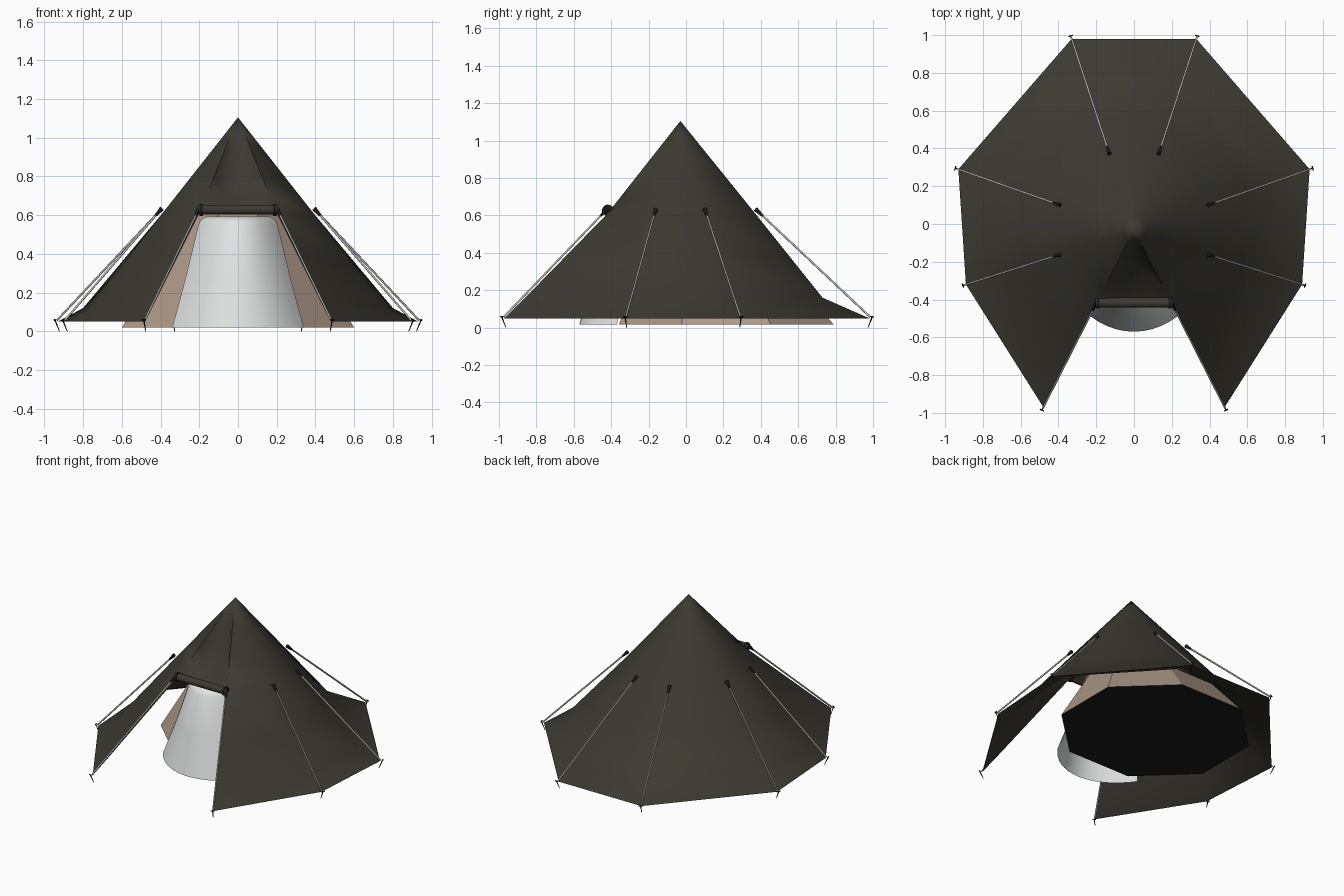
import bpy, bmesh, math
from mathutils import Vector

if "Cube" in bpy.data.objects:
    bpy.data.objects.remove(bpy.data.objects["Cube"])


def material(name, rgb):
    m = bpy.data.materials.new(name)
    m.diffuse_color = (*rgb, 1)
    m.use_nodes = True
    m.node_tree.nodes["Principled BSDF"].inputs["Base Color"].default_value = m.diffuse_color
    return m


OLIVE = material("dark olive canvas", (0.045, 0.043, 0.031))
TAN = material("tan lining", (0.42, 0.32, 0.25))
WHITE = material("white screen", (0.74, 0.77, 0.76))
ROPE = material("grey rope", (0.50, 0.50, 0.48))
FLOOR = material("black groundsheet", (0.011, 0.011, 0.013))
BLACK = material("black fittings", (0.012, 0.012, 0.012))


def make(name, bm, mats, smooth=None):
    bmesh.ops.remove_doubles(bm, verts=bm.verts, dist=0.0005)
    me = bpy.data.meshes.new(name)
    bm.to_mesh(me)
    bm.free()
    ob = bpy.data.objects.new(name, me)
    bpy.context.collection.objects.link(ob)
    for m in mats:
        me.materials.append(m)
    if smooth:
        bpy.ops.object.select_all(action='DESELECT')
        ob.select_set(True)
        bpy.context.view_layer.objects.active = ob
        bpy.ops.object.shade_smooth_by_angle(angle=math.radians(smooth))
    return ob


def grid(bm, columns, mat=0):
    """Skin neighbouring columns of points; repeated points give triangles."""
    for a, b in zip(columns, columns[1:]):
        for i in range(len(a) - 1):
            loop = []
            for p in (a[i], a[i + 1], b[i + 1], b[i]):
                if not any((Vector(p) - Vector(q)).length < 1e-5 for q in loop):
                    loop.append(p)
            if len(loop) > 2:
                f = bm.faces.new([bm.verts.new(p) for p in loop])
                f.material_index = mat


def rod(bm, a, b, r1, r2, n=6):
    a, b = Vector(a), Vector(b)
    d = b - a
    res = bmesh.ops.create_cone(bm, cap_ends=True, segments=n, radius1=r1, radius2=r2, depth=d.length)
    rot = d.to_track_quat('Z', 'Y')
    for v in res["verts"]:
        v.co = rot @ v.co + (a + b) / 2


# Seams run from the apex through a rope tab and a flare point to a hem corner
APEX = Vector((0, -0.03, 1.105))
TAB_Z, HEM_Z = 0.61, 0.05
HALF = [  # tab xy, flare xyz, corner xy, right side from front to back
    ((0.20, -0.42), (0.424, -0.86, 0.16), (0.48, -0.97)),
    ((0.39, -0.16), (0.77, -0.285, 0.12), (0.89, -0.32)),
    ((0.39, 0.10), (0.80, 0.235, 0.12), (0.93, 0.29)),
    ((0.13, 0.37), (0.25, 0.73, 0.16), (0.33, 0.98)),
]
SEAMS = [(Vector((*t, TAB_Z)), Vector(f), Vector((*c, HEM_Z))) for t, f, c in HALF]
flip = Vector((-1, 1, 1))
SEAMS += [tuple(p * flip for p in s) for s in reversed(SEAMS)]
TOP_Z = [1.105, 1.03, 0.95, 0.8, 0.7, TAB_Z]


def upper(tab):
    return [APEX.lerp(tab, (APEX.z - z) / (APEX.z - TAB_Z)) for z in TOP_Z]


# Canopy: seven full panels plus a short sagging panel above the doorway
bm = bmesh.new()
columns = [upper(t) + [t.lerp(f, 0.5), f, c] for t, f, c in SEAMS]
grid(bm, columns)
edge = upper(SEAMS[0][0])
sag_y = [-0.03, -0.085, -0.13, -0.19, -0.25, -0.41]
sag = [Vector((e.x * 0.45, y, e.z)) for e, y in zip(edge, sag_y)]
grid(bm, [[p * flip for p in edge], [p * flip for p in sag], sag, edge])
bmesh.ops.remove_doubles(bm, verts=bm.verts, dist=0.0005)
bmesh.ops.recalc_face_normals(bm, faces=bm.faces)
make("canopy", bm, [OLIVE], 60)

# Rolled-up door flap: a spiral strip above the doorway
bm = bmesh.new()
spiral = []
for i in range(41):
    a = i / 40 * 4.5 * math.pi
    r = 0.028 - 0.014 * i / 40
    spiral.append((-0.418 + r * math.cos(a), 0.627 + r * math.sin(a)))
grid(bm, [[(x, y, z) for y, z in spiral] for x in (-0.205, -0.07, 0.07, 0.205)])
make("rolled_door", bm, [OLIVE], 50)

# Straps holding the roll
bm = bmesh.new()
for x in (-0.19, 0.19):
    rod(bm, (x - 0.008, -0.418, 0.627), (x + 0.008, -0.418, 0.627), 0.031, 0.031, 14)
make("roll_straps", bm, [BLACK], 40)

# Inner tent: octagonal lining with a groundsheet
bm = bmesh.new()
base = []
for i in range(9):
    a = math.radians(22.5 + 45 * i)
    base.append(Vector((0.65 * math.cos(a), 0.215 + 0.62 * math.sin(a), 0.018)))
peak = Vector((0, -0.02, 1.0))
grid(bm, [[p, p.lerp(peak, 0.5), peak] for p in base])
bmesh.ops.recalc_face_normals(bm, faces=bm.faces)
f = bm.faces.new([bm.verts.new(p) for p in reversed(base[:8])])
f.material_index = 1
make("inner_tent", bm, [TAN, FLOOR])

# Bulging white entrance screen, rounded off at the top
bm = bmesh.new()
cols = []
for i in range(17):
    s = -1 + i / 8
    bow = (math.cos(s * 0.86) - math.cos(0.86)) / (1 - math.cos(0.86))
    col = []
    for z, w, y0, d in ((0.018, 0.34, -0.37, 0.20), (0.29, 0.267, -0.30, 0.20),
                        (0.55, 0.205, -0.24, 0.19), (0.578, 0.19, -0.23, 0.18),
                        (0.592, 0.165, -0.21, 0.16), (0.594, 0.14, -0.15, 0.0)):
        col.append(Vector((w * math.sin(s * 0.86) / math.sin(0.86), y0 - d * bow, z)))
    cols.append(col)
grid(bm, cols)
make("entrance_screen", bm, [WHITE], 40)

# Guy ropes, tabs and pegs at every seam
ropes, tabs, pegs = bmesh.new(), bmesh.new(), bmesh.new()
lift = Vector((0, 0, 0.012))
for tab, flare, corner in SEAMS:
    out = Vector((corner.x, corner.y, 0)).normalized()
    side = Vector((-out.y, out.x, 0))
    start = tab + out * 0.015 + lift
    end = corner + out * 0.006 + lift * 0.5
    rod(ropes, start, end, 0.0055, 0.0055)
    rod(tabs, start - (end - start) * 0.02, start.lerp(end, 0.045), 0.013, 0.006)
    head = corner + out * 0.017 + Vector((0, 0, 0.008))
    rod(pegs, head, corner - out * 0.008 - Vector((0, 0, HEM_Z)), 0.004, 0.002)
    rod(pegs, head - side * 0.012, head + side * 0.012, 0.004, 0.004)
make("guy_ropes", ropes, [ROPE], 70)
make("rope_tabs", tabs, [BLACK], 70)
make("pegs", pegs, [BLACK])
